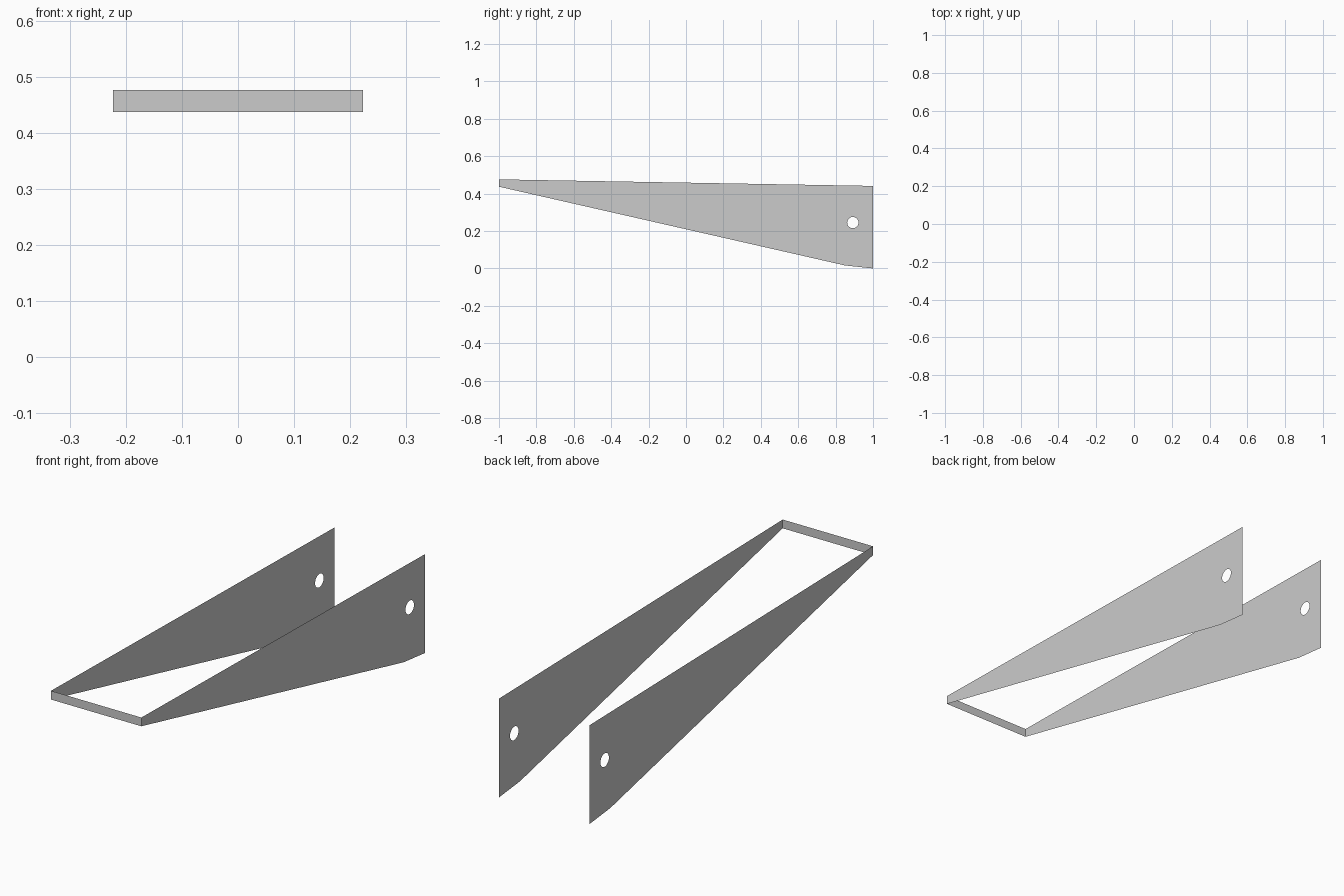
import bpy, bmesh
from math import cos, sin, tau

if "Cube" in bpy.data.objects:
    bpy.data.objects.remove(bpy.data.objects["Cube"])

HALF_WIDTH = 0.223
# side outline and round hole, as (y, z)
OUTLINE = [(-1, 0.437), (0.85, 0.016), (1, 0), (1, 0.441), (-1, 0.476)]
HOLE_Y, HOLE_Z, HOLE_R, HOLE_N = 0.892, 0.245, 0.03, 24


def finish(name, bm):
    mesh = bpy.data.meshes.new(name)
    bm.to_mesh(mesh)
    bm.free()
    bpy.context.collection.objects.link(bpy.data.objects.new(name, mesh))


def add_loop(bm, x, points):
    verts = [bm.verts.new((x, y, z)) for y, z in points]
    return [bm.edges.new((a, b)) for a, b in zip(verts, verts[1:] + verts[:1])]


# thin tapering side arms, each pierced by a pin hole
hole = [(HOLE_Y + HOLE_R * cos(tau * i / HOLE_N), HOLE_Z + HOLE_R * sin(tau * i / HOLE_N))
        for i in range(HOLE_N)]
for name, side in (("left_arm", -1), ("right_arm", 1)):
    bm = bmesh.new()
    edges = add_loop(bm, side * HALF_WIDTH, OUTLINE) + add_loop(bm, side * HALF_WIDTH, hole)
    bmesh.ops.triangle_fill(bm, edges=edges, use_beauty=True, normal=(side, 0, 0))
    # merge the fill triangles into larger flat faces
    bmesh.ops.join_triangles(bm, faces=bm.faces[:], angle_face_threshold=3.14,
                             angle_shape_threshold=3.14)
    for f in bm.faces:
        f.normal_update()
        if f.normal.x * side < 0:
            f.normal_flip()
    finish(name, bm)

# thin front strip joining the arms
bm = bmesh.new()
w = HALF_WIDTH
bm.faces.new([bm.verts.new(p) for p in
              ((-w, -1, 0.437), (w, -1, 0.437), (w, -1, 0.476), (-w, -1, 0.476))])
finish("front_strip", bm)
